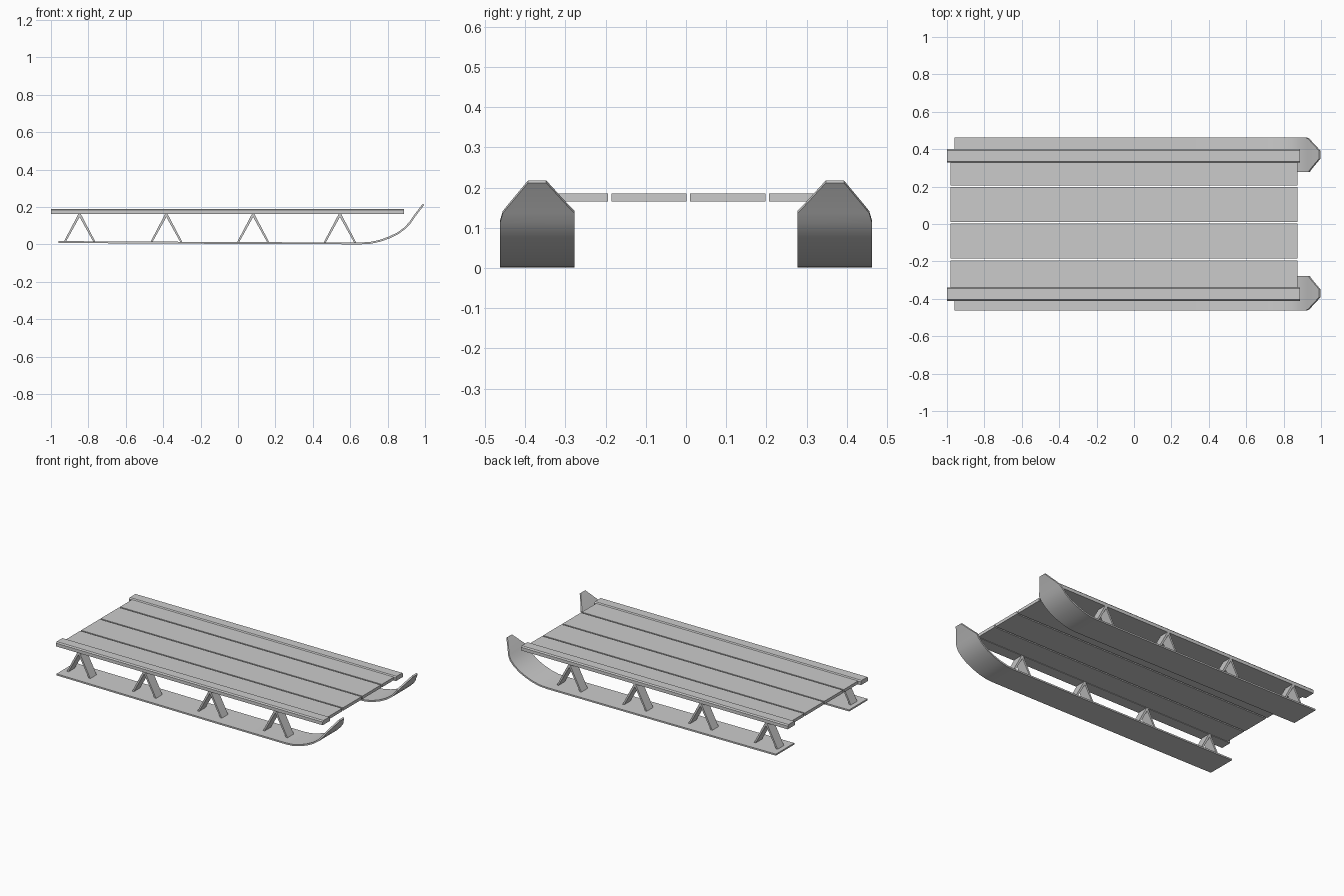
import bpy, bmesh, math
from mathutils import Vector

if "Cube" in bpy.data.objects:
    bpy.data.objects.remove(bpy.data.objects["Cube"])


def finish(name, bm, smooth=False):
    bmesh.ops.recalc_face_normals(bm, faces=bm.faces[:])
    me = bpy.data.meshes.new(name)
    bm.to_mesh(me)
    bm.free()
    ob = bpy.data.objects.new(name, me)
    bpy.context.collection.objects.link(ob)
    if smooth:
        bpy.context.view_layer.objects.active = ob
        ob.select_set(True)
        bpy.ops.object.shade_smooth_by_angle(angle=math.radians(30))
        ob.select_set(False)
    return ob


def loft(name, rings, smooth=False):
    """Bridge equal-sized rings and cap both ends."""
    bm = bmesh.new()
    vs = [[bm.verts.new(p) for p in r] for r in rings]
    n = len(rings[0])
    for a, b in zip(vs, vs[1:]):
        for i in range(n):
            j = (i + 1) % n
            bm.faces.new((a[i], a[j], b[j], b[i]))
    bm.faces.new(vs[0])
    bm.faces.new(vs[-1])
    return finish(name, bm, smooth)


def box(name, x0, x1, y0, y1, z0, z1):
    ring = [(y0, z0), (y1, z0), (y1, z1), (y0, z1)]
    return loft(name, [[(x, y, z) for y, z in ring] for x in (x0, x1)])


# Runner centreline stations: x, z, inner y, outer y
STATIONS = [
    (-0.96, 0.013, .277, .463), (-0.4, 0.010, .277, .463),
    (0.2, 0.007, .277, .463), (0.66, 0.006, .277, .463),
    (0.71, 0.009, .277, .463), (0.76, 0.020, .277, .463),
    (0.81, 0.038, .277, .463), (0.855, 0.060, .277, .463),
    (0.893, 0.088, .277, .463), (0.918, 0.115, .277, .463),
    (0.935, 0.139, .277, .456), (0.946, 0.155, .293, .443),
    (0.992, 0.215, .348, .393),
]


def runner(name, side):
    rings, t = [], 0.005
    for i, (x, z, yi, yo) in enumerate(STATIONS):
        a = STATIONS[max(i - 1, 0)]
        b = STATIONS[min(i + 1, len(STATIONS) - 1)]
        d = Vector((b[0] - a[0], b[1] - a[1])).normalized()
        nx, nz = -d.y * t, d.x * t
        rings.append([(x - nx, side * yi, z - nz), (x - nx, side * yo, z - nz),
                      (x + nx, side * yo, z + nz), (x + nx, side * yi, z + nz)])
    return loft(name, rings, True)


# Deck planks
for i in range(4):
    y = 0.006 + (i - 1.5) * 0.196
    box(f"deck_plank_{i + 1}", -0.98, 0.873, y - 0.0935, y + 0.0935, 0.166, 0.185)

for label, side, yr in (("left", 1, 0.364), ("right", -1, -0.375)):
    runner(f"{label}_runner", side)

    # Side rail with chamfered edges
    prof = [(-.036, .163), (.036, .163), (.036, .184), (.029, .191),
            (-.029, .191), (-.036, .184)]
    loft(f"{label}_side_rail",
         [[(x, yr + y, z) for y, z in prof] for x in (-1.0, 0.887)])

    # Inverted V struts
    for k in range(4):
        cx = -0.847 + k * 0.464
        v = [(-.087, .010), (-.076, .010), (0, .147), (.076, .010),
             (.087, .010), (.006, .164), (-.006, .164)]
        loft(f"{label}_strut_{k + 1}",
             [[(cx + x, side * 0.37 + w, z) for x, z in v] for w in (-.032, .032)])
